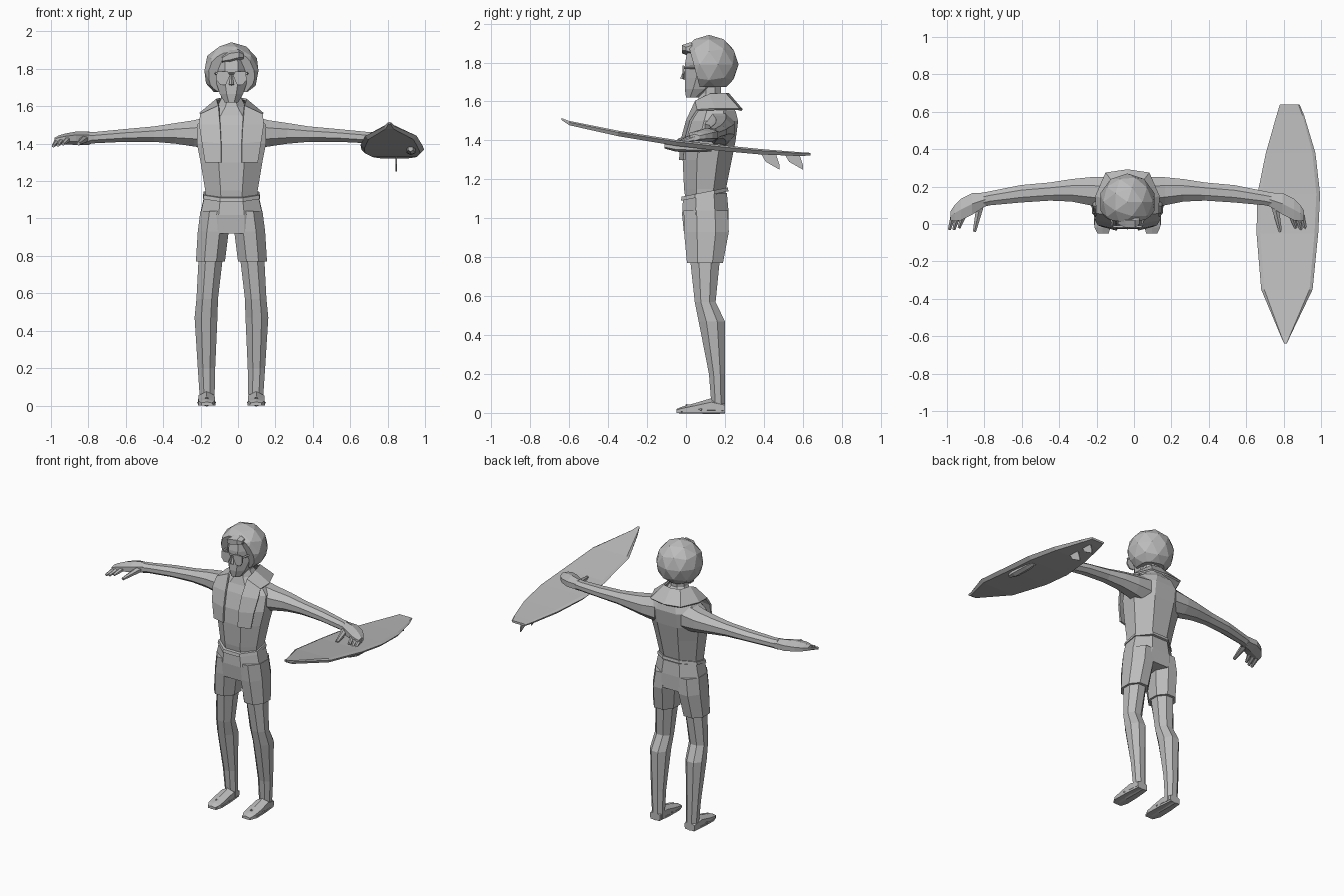
import bpy, bmesh, math
from mathutils import Vector, Matrix

if "Cube" in bpy.data.objects:
    bpy.data.objects.remove(bpy.data.objects["Cube"])

CX = -0.035  # body centre line
grey = bpy.data.materials.new("plain_grey")
grey.diffuse_color = (0.5, 0.5, 0.5, 1)
grey.use_nodes = True
grey.node_tree.nodes["Principled BSDF"].inputs["Base Color"].default_value = grey.diffuse_color


def finish(name, bm):
    bmesh.ops.recalc_face_normals(bm, faces=bm.faces[:])
    me = bpy.data.meshes.new(name)
    bm.to_mesh(me)
    bm.free()
    me.materials.append(grey)
    ob = bpy.data.objects.new(name, me)
    bpy.context.collection.objects.link(ob)
    return ob


def loft(name, axis, rings, s=1, n=8, tilt=0.0):
    """rings: (position on axis, a0, a1, b0, b1); flat-sided n-gon in each box."""
    bm = bmesh.new()
    k = 1 / math.cos(math.pi / n)
    loops = []
    for p, a0, a1, b0, b1 in rings:
        loop = []
        for i in range(n):
            t = 2 * math.pi * (i + 0.5) / n
            a = (a0 + a1) / 2 + (a1 - a0) / 2 * k * math.cos(t)
            b = (b0 + b1) / 2 + (b1 - b0) / 2 * k * math.sin(t)
            co = {"x": (p, a, b), "y": (a, p, b), "z": (a, b, p)}[axis]
            z = co[2] + tilt * (co[1] - 0.1)
            loop.append(bm.verts.new((CX + s * co[0], co[1], z)))
        loops.append(loop)
    for l0, l1 in zip(loops, loops[1:]):
        for i in range(n):
            bm.faces.new((l0[i], l0[(i + 1) % n], l1[(i + 1) % n], l1[i]))
    bm.faces.new(loops[0])
    bm.faces.new(loops[-1])
    return finish(name, bm)


def rod(name, p, q, r0, r1, s=1, n=6):
    p, q = (Vector((CX + s * v[0], v[1], v[2])) for v in (p, q))
    d = q - p
    bm = bmesh.new()
    m = Matrix.Translation((p + q) / 2) @ d.to_track_quat("Z", "Y").to_matrix().to_4x4()
    bmesh.ops.create_cone(bm, cap_ends=True, segments=n, radius1=r0, radius2=r1,
                          depth=d.length, matrix=m)
    return finish(name, bm)


def plate(name, outline, offset):
    """Extrude a flat outline by an offset."""
    bm = bmesh.new()
    f = bm.faces.new([bm.verts.new(v) for v in outline])
    r = bmesh.ops.extrude_face_region(bm, geom=[f], use_keep_orig=True)
    vs = [g for g in r["geom"] if isinstance(g, bmesh.types.BMVert)]
    bmesh.ops.translate(bm, verts=vs, vec=offset)
    return finish(name, bm)


# Torso and neck
loft("torso", "z", [(z, -w, w, f, b) for z, w, f, b in (
    (1.08, .135, .0, .195), (1.15, .14, -.01, .205), (1.3, .165, -.017, .235),
    (1.4, .185, -.01, .255), (1.5, .185, .02, .268), (1.55, .14, .045, .255),
    (1.6, .075, .06, .21), (1.64, .055, .07, .18), (1.72, .055, .07, .18))])

# Shorts: hips and waistband
loft("shorts_hips", "z", [(1.12, -.145, .145, -.015, .21), (1.03, -.165, .165, -.02, .218),
                          (.93, -.172, .172, -.01, .218)], tilt=0.1)
loft("waistband", "z", [(1.135, -.148, .148, -.022, .215),
                        (1.115, -.152, .152, -.026, .218)], tilt=0.2)

for s, side in ((-1, "right"), (1, "left")):
    loft(side + "_shorts_leg", "z", [(1.04, .0, .166, -.012, .215), (.93, .015, .18, -.01, .22),
                                     (.77, .035, .19, .005, .19)], s)
    loft(side + "_leg", "z", [(.8, .045, .175, .02, .175), (.57, .072, .187, .045, .152),
                              (.47, .075, .197, .065, .2), (.2, .087, .18, .118, .2),
                              (.05, .09, .17, .13, .2), (.01, .09, .17, .13, .2)], s)
    loft(side + "_foot", "y", [(.2, .095, .17, .0, .05), (.13, .09, .175, .0, .07),
                               (.04, .088, .178, .0, .045), (-.02, .09, .175, .0, .03),
                               (-.05, .105, .16, .0, .018)], s, 6)
    sole = [(CX + s * x, y, 0) for x, y in ((.098, .2), (.088, .1), (.086, -.0), (.1, -.05),
                                            (.16, -.05), (.18, -.0), (.178, .1), (.168, .2))]
    plate(side + "_sandal_sole", sole, (0, 0, .012))
    for x in (.088, .178):
        rod(side + "_sandal_strap", (x, .08, .015), (.132, .0, .042), .007, .005, s, 4)

    # Arm, hand and fingers
    loft(side + "_arm", "x", [(.1, .08, .25, 1.37, 1.55), (.2, .1, .25, 1.385, 1.525),
                              (.3, .12, .24, 1.4, 1.51), (.415, .125, .222, 1.41, 1.492),
                              (.57, .115, .208, 1.41, 1.478), (.735, .1, .175, 1.402, 1.462),
                              (.77, .092, .168, 1.397, 1.462)], s)
    loft(side + "_hand", "x", [(.76, .095, .168, 1.397, 1.46), (.83, .05, .165, 1.398, 1.46),
                               (.89, .02, .135, 1.4, 1.45), (.925, .015, .1, 1.4, 1.44),
                               (.945, .02, .07, 1.4, 1.43)], s, 6)
    for p, q in (((.925, .07, 1.42), (.952, -.03, 1.388)), ((.905, .05, 1.42), (.928, -.03, 1.392)),
                 ((.875, .05, 1.425), (.9, -.02, 1.398))):
        rod(side + "_finger", p, q, .018, .009, s)
    rod(side + "_thumb", (.785, .11, 1.425), (.818, -.04, 1.4), .024, .01, s)

    # Sunglasses lens and temple
    lens = [(CX + s * x, -.018, z) for x, z in ((.008, 1.765), (.02, 1.785), (.078, 1.785),
                                                (.08, 1.74), (.06, 1.715), (.03, 1.715))]
    plate(side + "_lens", lens, (0, .009, 0))
    rod(side + "_glasses_temple", (.08, -.01, 1.775), (.092, .1, 1.775), .007, .007, s, 4)

# Head, nose and glasses bridge
loft("face", "z", [(1.62, -.035, .035, .0, .07), (1.665, -.062, .062, -.006, .14),
                   (1.72, -.08, .08, -.004, .19), (1.8, -.086, .086, -.004, .2),
                   (1.85, -.08, .08, .005, .2)])
rod("nose", (0, -.003, 1.765), (0, -.018, 1.715), .006, .013, 1, 4)
rod("glasses_bridge", (-.015, -.014, 1.775), (.015, -.014, 1.775), .006, .006, 1, 4)

# Rounded hair, trimmed along the hairline and nape
bm = bmesh.new()
bmesh.ops.create_icosphere(bm, subdivisions=2, radius=.152,
                           matrix=Matrix.Translation((CX, .118, 1.79)))
for co, no in (((0, .015, 1.88), (0, -1, -.27)), ((0, 0, 1.675), (0, 0, -1))):
    cut = bmesh.ops.bisect_plane(bm, geom=bm.verts[:] + bm.edges[:] + bm.faces[:],
                                 plane_co=co, plane_no=no, clear_outer=True)
    edges = [g for g in cut["geom_cut"] if isinstance(g, bmesh.types.BMEdge)]
    bmesh.ops.holes_fill(bm, edges=edges)
finish("hair", bm)

# Swept forelock
loft("forelock", "x", [(-.05, .0, .05, 1.835, 1.865), (-.01, -.02, .06, 1.835, 1.895),
                       (.04, -.02, .06, 1.85, 1.9), (.065, .0, .05, 1.855, 1.885)], 1, 6)

# Towel draped around the neck: half a ribbon, mirrored
bm = bmesh.new()
pairs = [((.055, -.03, 1.3), (.14, -.008, 1.3)), ((.055, -.022, 1.4), (.158, .0, 1.41)),
         ((.06, .005, 1.5), (.172, .025, 1.5)), ((.068, .05, 1.6), (.165, .06, 1.555)),
         ((.078, .12, 1.635), (.168, .15, 1.56)), ((.06, .2, 1.64), (.115, .272, 1.56)),
         ((0, .215, 1.64), (0, .288, 1.555))]
rows = [[bm.verts.new((CX + v[0], v[1], v[2])) for v in p] for p in pairs]
for a, b in zip(rows, rows[1:]):
    bm.faces.new((a[0], a[1], b[1], b[0]))
half = bmesh.ops.duplicate(bm, geom=bm.verts[:] + bm.edges[:] + bm.faces[:])
for v in half["geom"]:
    if isinstance(v, bmesh.types.BMVert):
        v.co.x = 2 * CX - v.co.x
bmesh.ops.remove_doubles(bm, verts=bm.verts[:], dist=.0005)
towel = finish("towel", bm)
mod = towel.modifiers.new("thickness", "SOLIDIFY")
mod.thickness = .012
mod.offset = 0

# Surfboard: cross-sections (y, left x, right x, top z, thickness)
bm = bmesh.new()
stations = [(-.64, .803, .817, 1.515, .01), (-.6, .785, .835, 1.5, .022),
            (-.35, .68, .955, 1.45, .028), (-.05, .655, .985, 1.402, .03),
            (.16, .66, .995, 1.378, .03), (.38, .705, .97, 1.356, .028),
            (.58, .762, .91, 1.34, .02), (.64, .78, .885, 1.336, .014)]
loops = []
for y, x0, x1, z, t in stations:
    e = (x1 - x0) * .06
    loops.append([bm.verts.new(v) for v in (
        (x0, y, z - t * .3), (x0 + e, y, z), (x1 - e, y, z),
        (x1, y, z - t * .3), (x1 - e, y, z - t), (x0 + e, y, z - t))])
for a, b in zip(loops, loops[1:]):
    for i in range(6):
        bm.faces.new((a[i], a[(i + 1) % 6], b[(i + 1) % 6], b[i]))
bm.faces.new(loops[0])
bm.faces.new(loops[-1])
finish("surfboard", bm)

# Fins under the tail, and the fingers gripping underneath
for name, y in (("front_fin", .38), ("rear_fin", .5)):
    fin = [(.842, y + dy, z) for dy, z in ((0, 1.34), (.03, 1.29), (.1, 1.25),
                                           (.1, 1.275), (.08, 1.335))]
    plate(name, fin, (.007, 0, 0))
loft("under_grip", "y", [(-.11, .945, .97, 1.36, 1.385), (-.05, .935, .985, 1.345, 1.385),
                         (.07, .935, .985, 1.342, 1.38), (.13, .945, .975, 1.345, 1.37)], 1, 6)
